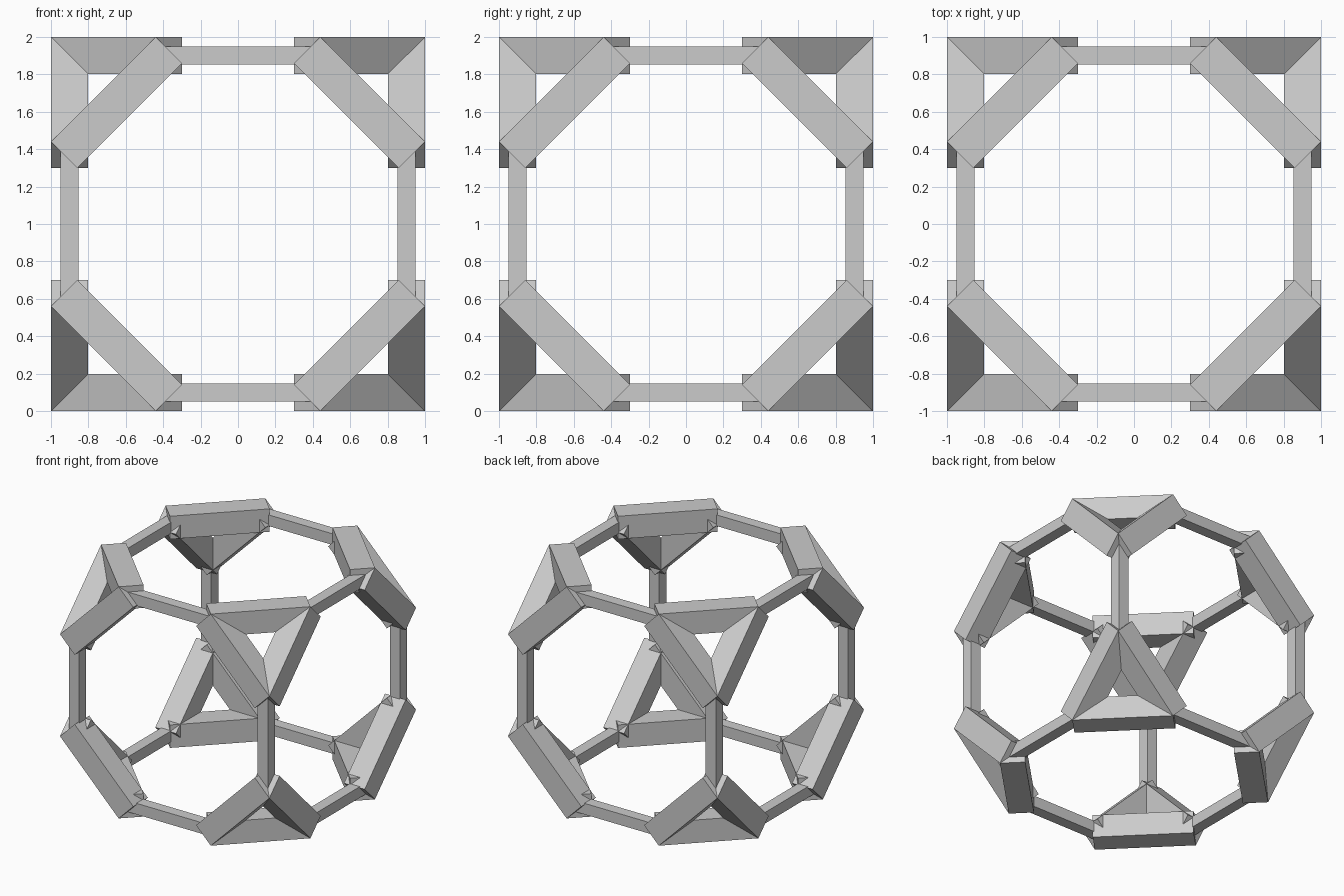
import bpy
from itertools import product
from mathutils import Vector, Matrix

cube = bpy.data.objects.get("Cube")
if cube:
    bpy.data.objects.remove(cube, do_unlink=True)

CUT = 0.44       # where the corner beams meet the edges of the bounding cube
THICK = 0.198    # section of the corner beams
THIN = 0.096     # section of the linking bars

grey = bpy.data.materials.new("plain_grey")
grey.use_nodes = True
grey.diffuse_color = (0.6, 0.6, 0.6, 1)
grey.node_tree.nodes["Principled BSDF"].inputs["Base Color"].default_value = (0.6, 0.6, 0.6, 1)

axes = [Vector((1, 0, 0)), Vector((0, 1, 0)), Vector((0, 0, 1))]


def beam(name, centre, along, normal, length, section):
    """Square beam with its length on 'along' and one side facing 'normal'."""
    bpy.ops.mesh.primitive_cube_add(size=1)
    obj = bpy.context.object
    obj.name = name
    across = normal.cross(along)
    turn = Matrix((along, across, normal)).transposed().to_4x4()
    scale = Matrix.Diagonal((length, section, section, 1))
    obj.data.transform(turn @ scale)
    obj.location = centre + Vector((0, 0, 1))
    obj.data.materials.append(grey)


# Three thick beams around each of the eight cut corners
for signs in product((-1, 1), repeat=3):
    a = [axes[i] * signs[i] for i in range(3)]
    for k in range(3):
        p, q, normal = a[(k + 1) % 3], a[(k + 2) % 3], a[k]
        outward = (p + q).normalized()
        centre = (p + q) * (1 + CUT) / 2 - outward * THICK / 2 + normal * (1 - THICK / 2)
        beam("corner_beam", centre, (p - q).normalized(), normal,
             (1 - CUT) * 2 ** 0.5, THICK)

# Thin bars linking neighbouring corners
for k in range(3):
    for s, t in product((-1, 1), repeat=2):
        p, q = axes[(k + 1) % 3] * s, axes[(k + 2) % 3] * t
        beam("link_bar", (p + q) * (1 - THICK / 2), axes[k], p, CUT * 2, THIN)
